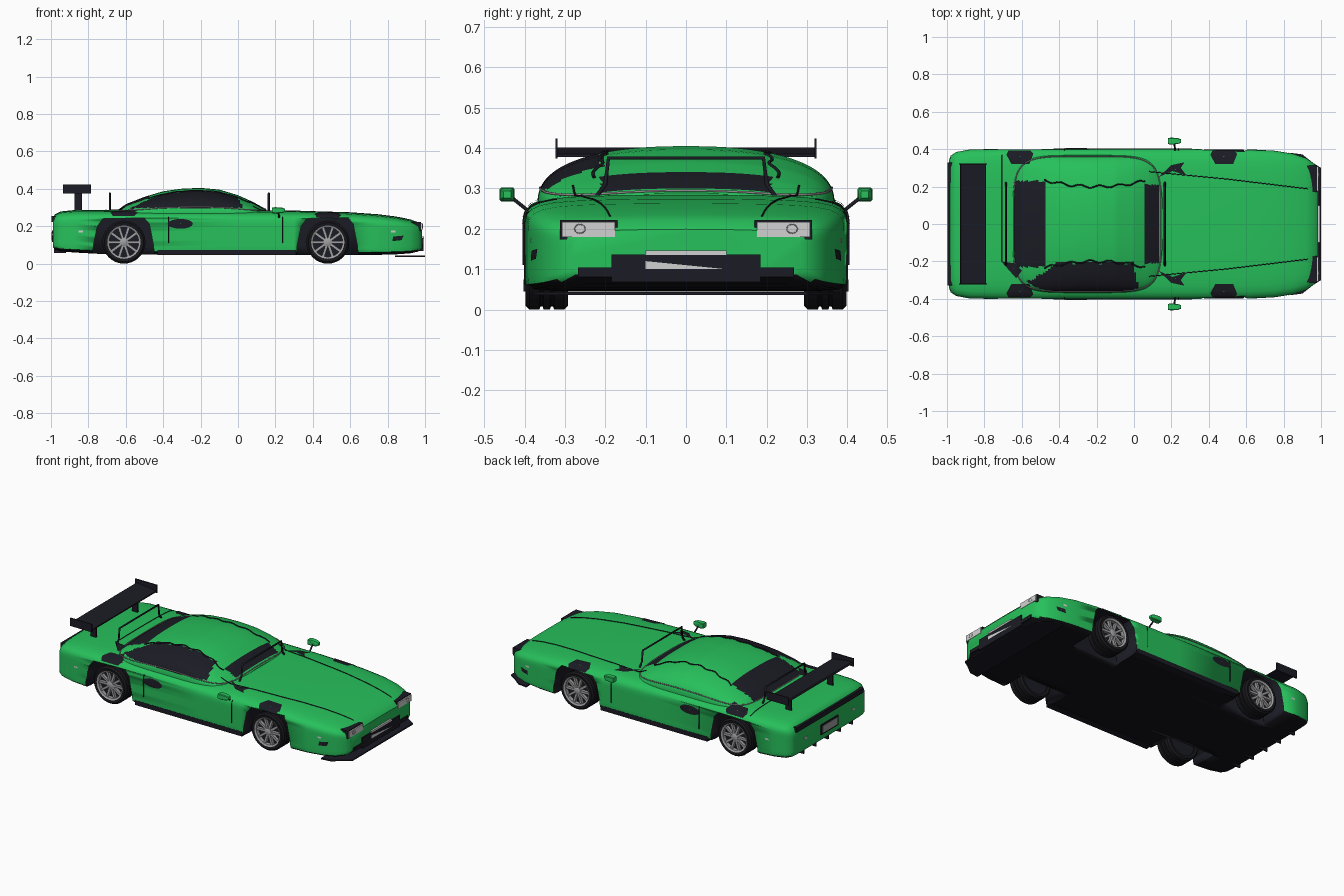
import bpy, bmesh, math
from mathutils import Vector
from mathutils.bvhtree import BVHTree

if "Cube" in bpy.data.objects:
    bpy.data.objects.remove(bpy.data.objects["Cube"])


def material(name, r, g, b):
    m = bpy.data.materials.new(name)
    m.use_nodes = True
    m.diffuse_color = (r, g, b, 1)
    m.node_tree.nodes["Principled BSDF"].inputs["Base Color"].default_value = (r, g, b, 1)
    return m


GREEN = material("green paint", .02, .53, .105)
DARK = material("dark trim", .011, .011, .018)
BLACK = material("underside black", .006, .006, .009)
RUBBER = material("tyre rubber", .009, .009, .012)
SILVER = material("silver", .35, .35, .36)
LAMP = material("lamp white", .64, .64, .64)
SEAL = material("grey window seal", .3, .24, .27)


def build(name, verts, faces, *mats, angle=35):
    me = bpy.data.meshes.new(name)
    me.from_pydata([tuple(v) for v in verts], [], faces)
    bm = bmesh.new()
    bm.from_mesh(me)
    bmesh.ops.recalc_face_normals(bm, faces=bm.faces)
    bm.to_mesh(me)
    bm.free()
    for m in mats:
        me.materials.append(m)
    me.shade_smooth()
    me.set_sharp_from_angle(angle=math.radians(angle))
    ob = bpy.data.objects.new(name, me)
    bpy.context.collection.objects.link(ob)
    return ob


def loft(name, rings, *mats, cap=True, angle=35):
    n = len(rings[0])
    faces = [(i*n+j, i*n+(j+1) % n, (i+1)*n+(j+1) % n, (i+1)*n+j)
             for i in range(len(rings)-1) for j in range(n)]
    if cap:
        faces += [tuple(range(n)), tuple(range((len(rings)-1)*n, len(rings)*n))]
    return build(name, [v for r in rings for v in r], faces, *mats, angle=angle)


def box(name, xs, ys, zs, mat):
    ring = lambda x: [(x, y, z) for y, z in zip((ys[0], ys[1], ys[1], ys[0]), (zs[0], zs[0], zs[1], zs[1]))]
    return loft(name, [ring(xs[0]), ring(xs[1])], mat)


def lathe(name, centre, profile, mat, seg=32, cap=False):
    # profile of (radius, y) pairs turned about the y axis
    rings = [[(centre[0]+r*math.cos(t), centre[1]+y, centre[2]+r*math.sin(t))
              for t in (2*math.pi*k/seg for k in range(seg))] for r, y in profile]
    return loft(name, rings, mat, cap=cap)


def tube(name, pts, radius, mat):
    cu = bpy.data.curves.new(name, "CURVE")
    cu.dimensions = "3D"
    cu.bevel_depth, cu.bevel_resolution = radius, 1
    cu.use_fill_caps = True
    sp = cu.splines.new("POLY")
    sp.points.add(len(pts)-1)
    for p, q in zip(sp.points, pts):
        p.co = (*q, 1)
    cu.materials.append(mat)
    ob = bpy.data.objects.new(name, cu)
    bpy.context.collection.objects.link(ob)
    return ob


def shell_section(per_side):
    # evenly spread points on a rounded unit square, tighter corners below
    out = []
    for s in range(4):
        for k in range(per_side):
            a, b = 1, -1+2*k/per_side
            for _ in range(s):
                a, b = -b, a
            n = 7 if b > 0 else 16
            d = (abs(a)**n+abs(b)**n)**(1/n)
            out.append((a/d, b/d))
    return out


# body shell: x, half width, bottom, top
STATIONS = [(-.99, .34, .09, .232), (-.98, .365, .075, .256), (-.95, .385, .066, .272),
            (-.88, .398, .06, .279), (-.7, .402, .05, .28), (0, .402, .045, .279),
            (.3, .402, .045, .277), (.6, .4, .045, .267), (.75, .392, .047, .256),
            (.85, .376, .05, .243), (.92, .353, .055, .229), (.965, .322, .065, .214),
            (.985, .285, .085, .192)]
rings = []
for x, w, lo, hi in STATIONS:
    mid, half = (lo+hi)/2, (hi-lo)/2
    rings.append([(x, w*a, mid+half*b+(.007*(1-a*a) if b > 0 else 0)) for a, b in shell_section(14)])
body = loft("body_shell", rings, GREEN, BLACK, DARK, angle=40)
for p in body.data.polygons:
    p.material_index = 1 if p.normal.z < -.6 else 0

# cabin dome, with the glass chosen by region
PROFILE = [(-.66, .275), (-.6, .318), (-.5, .357), (-.4, .387), (-.3, .401), (-.2, .405),
           (-.1, .396), (0, .366), (.08, .33), (.16, .285)]


def roof(x):
    for (x0, z0), (x1, z1) in zip(PROFILE, PROFILE[1:]):
        if x <= x1:
            return z0+(z1-z0)*(x-x0)/(x1-x0)
    return PROFILE[-1][1]


def cabin_width(x):
    return .368*max(.02, 1-abs((x+.25)/.405)**5)**.2


rings = []
for i in range(81):
    x = -.25-.403*math.cos(math.pi*i/80)
    w, h = cabin_width(x), roof(x)-.262
    rings.append([(x, w*math.copysign(abs(math.cos(t))**.85, math.cos(t)), .262+h*math.sin(t)**.82)
                  for t in (math.pi*k/72 for k in range(73))])
cabin = loft("cabin_roof", rings, GREEN, DARK, angle=50)
for p in cabin.data.polygons:
    x, y, z = p.center
    rear = -.64 < x < -.47 and abs(y) < .23
    screen = .06 < x < .135 and abs(y) < .21
    edge = -.205-.75*max(0, -.41-x)+.006*math.sin(45*x)
    side = -.62 < x < .03-(z-.3)*.6 and (y < edge or (y < -.3 and z < .325)) and z > .298
    p.material_index = int(rear or screen or side)

# surface finder for lines and patches laid on the shell
trees = [BVHTree.FromPolygons([v.co for v in o.data.vertices], [p.vertices[:] for p in o.data.polygons])
         for o in (body, cabin)]
VIEW = {"top": Vector((0, 0, 1)), "left": Vector((0, 1, 0)), "right": Vector((0, -1, 0))}


def on_surface(u, v, side, lift):
    d = VIEW[side]
    start = Vector((u, v, 1)) if side == "top" else Vector((u, d.y, v))
    hits = [h for h in (t.ray_cast(start, -d) for t in trees) if h[0]]
    return min(hits, key=lambda h: h[3])[0]+d*lift


def dense(pts, n):
    return [(a[0]+(b[0]-a[0])*k/n, a[1]+(b[1]-a[1])*k/n) for a, b in zip(pts, pts[1:]) for k in range(n)]+[pts[-1]]


def seam(name, pts, side="top", radius=.0025, n=14, mat=DARK):
    return tube(name, [on_surface(u, v, side, .0012) for u, v in dense(pts, n)], radius, mat)


def patch(name, pts, side, mat, n=5, lift=.004):
    outline = dense(pts+pts[:1], n)[:-1]
    cu = sum(p[0] for p in outline)/len(outline)
    cv = sum(p[1] for p in outline)/len(outline)
    rings = [[on_surface(cu+(u-cu)*s, cv+(v-cv)*s, side, lift) for u, v in outline] for s in (1, .75, .5, .25, .05)]
    ob = loft(name, rings, mat, cap=False)
    if sum(p.normal.dot(VIEW[side]) for p in ob.data.polygons) < 0:
        ob.data.flip_normals()
    return ob


for s, side in ((1, "left"), (-1, "right")):
    seam(side+"_hood_seam", [(.08, .28*s), (.5, .24*s), (.93, .188*s)])
    seam(side+"_roof_edge", [(x, s*(.2+.035*((x+.2)/.28)**2+.007*math.sin(60*x)))
                             for x in (-.48+.01*k for k in range(55))], radius=.004, n=1)
    for label, x in (("rear", -.372), ("front", .237)):
        seam(side+"_"+label+"_door_seam", [(x, .11), (x, .25)], side)
    patch(side+"_side_vent", [(-.308+.067*math.cos(t), .213+.026*math.sin(t))
                              for t in (k*math.pi/8 for k in range(16))], side, DARK, n=1)
    patch(side+"_corner_marker", [(.825, .12), (.875, .126), (.885, .15), (.83, .145)], side, DARK)
    for x in (-.84, .83):
        patch(side+"_side_reflector", [(x-.012, .166), (x+.012, .166), (x+.012, .176), (x-.012, .176)], side, LAMP, n=2)
    patch(side+"_screen_corner", [(.13, .25*s), (.2, .285*s), (.28, .26*s), (.25, .3*s), (.27, .33*s), (.2, .315*s)],
          "top", DARK)
    for x in (-.61, .48):
        patch(side+"_fender_patch", [(x-.06, .394*s), (x+.055, .394*s), (x+.072, .375*s), (x+.05, .32*s),
                                     (x-.045, .32*s), (x-.072, .37*s)], "top", DARK)
    box(side+"_side_skirt", (-.43, .31), sorted((s*.36, s*.4025)), (.045, .074), DARK)
patch("rear_screen_corner", [(-.71, -.2), (-.64, -.21), (-.6, -.25), (-.63, -.29)], "top", DARK)
seam("trunk_seam", [(-.705, -.2), (-.705, .37)])
seam("cabin_base_seal", [(-.25+.395*math.copysign(abs(math.cos(t))**.4, math.cos(t)),
                          .361*math.copysign(abs(math.sin(t))**.4, math.sin(t)))
                         for t in (k*math.pi/40 for k in range(81))], radius=.003, n=2, mat=SEAL)

# wheel arches cut from the shell
cutters = []
for x in (-.61, .48):
    for s in (-1, 1):
        arch = [(-.17, 0), (-.163, .1), (-.142, .2), (-.112, .24), (.108, .244), (.136, .212), (.158, .1), (.166, 0)]
        cut = loft("arch_cutter", [[(x+a, y*s, z) for a, z in arch] for y in (.22, .46)], DARK)
        cut.hide_render = True
        cutters.append(cut)
        mod = body.modifiers.new("arch", "BOOLEAN")
        mod.operation, mod.solver, mod.object = "DIFFERENCE", "EXACT", cut
        mod.material_mode = "TRANSFER"
bpy.context.view_layer.update()
cut_mesh = bpy.data.meshes.new_from_object(body.evaluated_get(bpy.context.evaluated_depsgraph_get()))
body.modifiers.clear()
body.data = cut_mesh
for c in cutters:
    bpy.data.objects.remove(c)

# wheels
for end, x in (("rear", -.61), ("front", .48)):
    for s, side in ((1, "left"), (-1, "right")):
        name, c, r = end+"_"+side, (x, .345*s, .115), .115
        tread = [(.088, -.05), (.105, -.053), (r, -.043), (r, -.018), (.108, -.016), (.108, -.01), (r, -.008),
                 (r, .008), (.108, .01), (.108, .016), (r, .018), (r, .043), (.105, .053), (.088, .05)]
        lathe(name+"_tyre", c, tread+tread[:1], RUBBER)
        lathe(name+"_wheel_back", c, [(.0885, -.04*s), (.0885, .025*s)], DARK, cap=True)
        lathe(name+"_rim_ring", c, [(.079, .025*s), (.079, .048*s), (.089, .053*s), (.089, .025*s)], SILVER)
        lathe(name+"_hub", c, [(.022, .02*s), (.022, .045*s), (.014, .049*s)], SILVER, 12, cap=True)
        for k in range(10):
            spoke = box(name+"_spoke", (.012, .082), sorted((.02*s, .043*s)), (-.007, .007), SILVER)
            spoke.location = c
            spoke.rotation_euler.y = 2*math.pi*k/10

# nose: lamps, grille, plate and splitter
for s, side in ((1, "left"), (-1, "right")):
    span = lambda a, b: sorted((a*s, b*s))
    box(side+"_headlight_frame", (.9, .979), span(.17, .312), (.174, .222), DARK)
    box(side+"_headlight", (.9, .987), span(.176, .307), (.18, .217), LAMP)
    tube(side+"_headlight_lens", [(.987, .263*s+.013*math.cos(t), .2+.011*math.sin(t))
                                  for t in (k*math.pi/10 for k in range(21))], .0014, SILVER)
box("grille", (.9, .992), (-.185, .185), (.068, .136), DARK)
box("lower_intake", (.9, .99), (-.268, .268), (.081, .104), DARK)
box("front_plate_bar", (.95, .995), (-.1, .1), (.135, .146), LAMP)
build("front_plate_wedge", [(.995, -.1, .1), (.995, .1, .1), (.995, -.1, .12)], [(0, 1, 2)], LAMP)
loft("front_splitter", [[(.84, -.38, z), (.9, -.372, z), (.96, -.325, z), (1, -.3, z),
                         (1, .3, z), (.96, .325, z), (.9, .372, z), (.84, .38, z)] for z in (.036, .044)], DARK)

# tail: light strip, plate and diffuser fins
box("tail_strip", (-.997, -.95), (-.33, .33), (.224, .254), DARK)
box("rear_plate_frame", (-.995, -.96), (-.085, .085), (.115, .178), DARK)
box("rear_plate", (-.998, -.96), (-.072, .072), (.125, .168), SILVER)
for s in (-1, 1):
    box("rear_reflector", (-.994, -.96), sorted((.22*s, .25*s)), (.15, .16), LAMP)
for k in range(5):
    box("diffuser_fin", (-.985, -.92), (-.244+.12*k, -.236+.12*k), (.056, .085), DARK)

# wing, hoops and mirrors
loft("wing_blade", [[(-.93, y, .392), (-.925, y, .402), (-.79, y, .386), (-.79, y, .378), (-.87, y, .38)]
                    for y in (-.32, .32)], DARK)
for s, side in ((1, "left"), (-1, "right")):
    box(side+"_wing_endplate", (-.935, -.785), sorted((.318*s, .324*s)), (.374, .424), DARK)
    box(side+"_wing_support", (-.875, -.835), sorted((.2*s, .21*s)), (.27, .385), DARK)
    mirror = [(.428, .268), (.458, .268), (.462, .272), (.462, .298), (.458, .302), (.428, .302), (.425, .298), (.425, .272)]
    loft(side+"_mirror", [[(x, s*(.443+(y-.443)*f), .285+(z-.285)*f) for y, z in mirror]
                          for x, f in ((.182, .9), (.2, 1), (.235, .85), (.252, .5))], GREEN)
    tube(side+"_mirror_stalk", [(.22, .395*s, .248), (.215, .435*s, .28)], .005, DARK)
for label, x in (("front", .165), ("rear", -.685)):
    tube(label+"_hoop", [(x, -.222, .28), (x, -.2, .31), (x, -.192, .376), (x, .192, .376), (x, .2, .31), (x, .222, .28)],
         .006, DARK)
